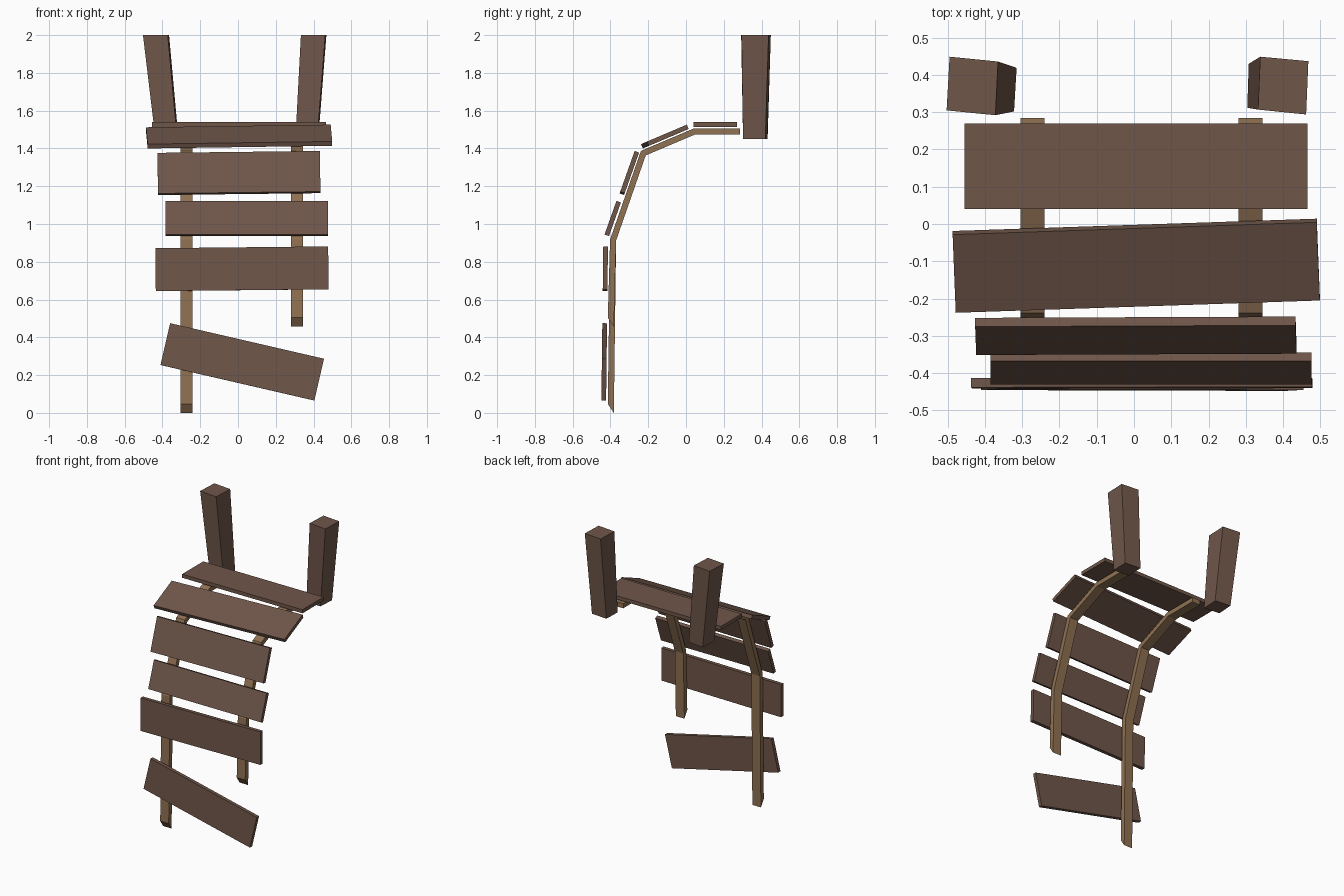
import bpy, bmesh, math
from mathutils import Matrix, Vector

if "Cube" in bpy.data.objects:
    bpy.data.objects.remove(bpy.data.objects["Cube"])


def material(name, rgb):
    m = bpy.data.materials.new(name)
    m.diffuse_color = (*rgb, 1)
    m.use_nodes = True
    m.node_tree.nodes["Principled BSDF"].inputs["Base Color"].default_value = m.diffuse_color
    return m


DARK = material("dark brown wood", (0.16, 0.094, 0.068))
LIGHT = material("light brown wood", (0.28, 0.168, 0.085))


def finish(bm, name, mat):
    bmesh.ops.recalc_face_normals(bm, faces=bm.faces)
    me = bpy.data.meshes.new(name)
    bm.to_mesh(me)
    bm.free()
    me.materials.append(mat)
    bpy.context.collection.objects.link(bpy.data.objects.new(name, me))


def loft(name, mat, rings):
    """Closed skin through a list of four-sided rings."""
    bm = bmesh.new()
    vs = [[bm.verts.new(p) for p in r] for r in rings]
    for a, b in zip(vs, vs[1:]):
        for i in range(4):
            j = (i + 1) % 4
            bm.faces.new((a[i], a[j], b[j], b[i]))
    bm.faces.new(vs[0])
    bm.faces.new(vs[-1])
    finish(bm, name, mat)


def plank(name, centre, length, width, slope, twist):
    bm = bmesh.new()
    mat = (Matrix.Translation(centre) @ Matrix.Rotation(math.radians(slope), 4, 'X')
           @ Matrix.Rotation(math.radians(twist), 4, 'Z')
           @ Matrix.Diagonal((length, width, 0.025, 1)))
    bmesh.ops.create_cube(bm, size=1, matrix=mat)
    finish(bm, name, DARK)


def rail(name, x0, x1, z_end):
    """Bent strip following the slope, cut at a slant at its lower end."""
    path = [Vector(p) for p in ((0.285, 1.49), (0.045, 1.49), (-0.226, 1.375),
                                (-0.386, 0.915), (-0.398, 0.0))]
    half = 0.016
    dirs = [(b - a).normalized() for a, b in zip(path, path[1:])]
    rings = []
    for i, p in enumerate(path):
        d0, d1 = dirs[max(i - 1, 0)], dirs[min(i, 3)]
        n0, n1 = Vector((d0.y, -d0.x)), Vector((d1.y, -d1.x))
        n = (n0 + n1).normalized()
        off = n * half / n.dot(n0)
        a, b = p + off, p - off
        if i == 4:
            front, back = (a, b) if a.x < b.x else (b, a)
            front.y, back.y = z_end + 0.047, z_end
        rings.append([(x0, *a), (x1, *a), (x1, *b), (x0, *b)])
    loft(name, LIGHT, rings)


# side rails, the right one broken off short
rail("left_rail", -0.305, -0.24, 0.0)
rail("right_rail", 0.28, 0.345, 0.457)

# planks from top to bottom: centre, length, width, slope, twist
PLANKS = [
    ((0.005, 0.155, 1.527), 0.92, 0.23, 0, 0),
    ((0.006, -0.112, 1.463), 0.978, 0.228, 23, 2.1),
    ((0.005, -0.30, 1.270), 0.86, 0.228, 70.5, 0.7),
    ((0.046, -0.388, 1.029), 0.862, 0.189, 70.5, 0),
    ((0.021, -0.427, 0.763), 0.915, 0.227, 89.3, 0.6),
    ((0.0225, -0.433, 0.27), 0.836, 0.227, 89.3, -13),
]
for i, p in enumerate(PLANKS):
    plank(f"plank_{i + 1}", *p)

# leaning posts, wider at the top
POSTS = {
    "left_post": ([(-0.437, 0.315), (-0.322, 0.302), (-0.315, 0.419), (-0.43, 0.432)],
                  [(-0.503, 0.305), (-0.372, 0.292), (-0.365, 0.436), (-0.495, 0.449)]),
    "right_post": ([(0.304, 0.312), (0.419, 0.302), (0.425, 0.42), (0.308, 0.43)],
                   [(0.333, 0.307), (0.462, 0.294), (0.468, 0.437), (0.339, 0.449)]),
}
for name, (low, high) in POSTS.items():
    loft(name, DARK, [[(x, y, 1.45) for x, y in low], [(x, y, 2.0) for x, y in high]])
